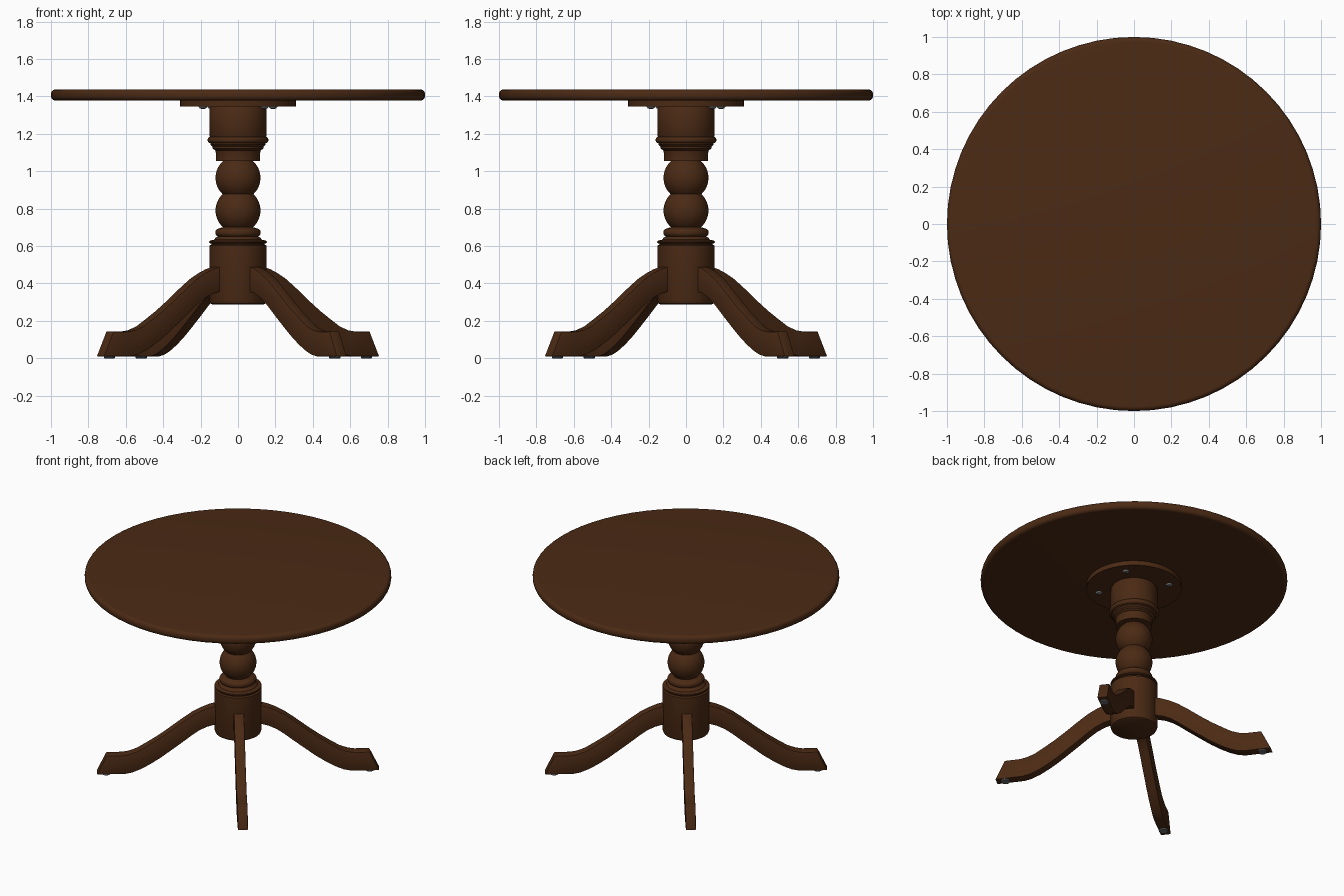
import bpy, bmesh, math
from mathutils import Matrix, Vector

if "Cube" in bpy.data.objects:
    bpy.data.objects.remove(bpy.data.objects["Cube"])


def material(name, rgb):
    m = bpy.data.materials.new(name)
    m.diffuse_color = (*rgb, 1)
    m.use_nodes = True
    m.node_tree.nodes["Principled BSDF"].inputs["Base Color"].default_value = m.diffuse_color
    return m


WOOD = material("dark brown wood", (0.07, 0.023, 0.007))
STEEL = material("grey steel", (0.22, 0.22, 0.23))
PAD = material("grey pad", (0.15, 0.15, 0.155))
LEG_ANGLES = [math.radians(37 + 90 * i) for i in range(4)]


def finish(bm, name, mat, angle=35):
    bmesh.ops.recalc_face_normals(bm, faces=bm.faces)
    me = bpy.data.meshes.new(name)
    bm.to_mesh(me)
    bm.free()
    me.materials.append(mat)
    ob = bpy.data.objects.new(name, me)
    bpy.context.collection.objects.link(ob)
    bpy.ops.object.select_all(action='DESELECT')
    ob.select_set(True)
    bpy.context.view_layer.objects.active = ob
    bpy.ops.object.shade_smooth_by_angle(angle=math.radians(angle))
    return ob


def lathe(name, profile, mat, sides=48, at=(0, 0, 0)):
    """Revolve (radius, z) points around z and cap both ends."""
    bm = bmesh.new()
    rings = []
    for r, z in profile:
        rings.append([bm.verts.new((at[0] + r * math.cos(2 * math.pi * i / sides),
                                    at[1] + r * math.sin(2 * math.pi * i / sides),
                                    at[2] + z)) for i in range(sides)])
    for a, b in zip(rings, rings[1:]):
        for i in range(sides):
            j = (i + 1) % sides
            bm.faces.new((a[i], a[j], b[j], b[i]))
    bm.faces.new(rings[0])
    bm.faces.new(rings[-1])
    return finish(bm, name, mat)


def arc(cr, cz, rr, rz, a0, a1, n):
    """Arc points for a lathe profile, angles in degrees."""
    return [(cr + rr * math.cos(math.radians(a0 + (a1 - a0) * i / n)),
             cz + rz * math.sin(math.radians(a0 + (a1 - a0) * i / n))) for i in range(n + 1)]


# Round top with a soft edge
lathe("table_top", arc(0.975, 1.403, 0.025, 0.025, -90, 0, 5)
      + arc(0.975, 1.413, 0.025, 0.025, 0, 90, 5), WOOD, 64)

# Mounting plate under the top
lathe("mounting_plate", [(0.31, 1.345), (0.31, 1.38)], WOOD)

# Turned pedestal: base drum, rings, two balls, collar, upper drum
profile = [(0.138, 0.288), (0.148, 0.294), (0.153, 0.308), (0.153, 0.602), (0.143, 0.608),
           (0.143, 0.614)]
profile += arc(0.146, 0.622, 0.009, 0.008, -90, 90, 4)
profile += [(0.128, 0.634), (0.120, 0.645), (0.110, 0.650)]
profile += arc(0.105, 0.672, 0.016, 0.021, -80, 80, 6)
profile += arc(0, 0.79, 0.12, 0.12, -48, 47, 14)
profile += arc(0, 0.965, 0.12, 0.12, -47, 48, 14)
profile += [(0.118, 1.056), (0.118, 1.098), (0.122, 1.112), (0.136, 1.122), (0.136, 1.132),
            (0.146, 1.142), (0.146, 1.150)]
profile += arc(0.148, 1.167, 0.015, 0.017, -80, 80, 6)
profile += [(0.153, 1.188), (0.153, 1.335), (0.146, 1.346)]
lathe("pedestal", profile, WOOD)

# S-curved legs: matching (radius, z) points along top and bottom
TOP = [(0.10, 0.496), (0.145, 0.490), (0.19, 0.478), (0.24, 0.457), (0.30, 0.424),
       (0.37, 0.373), (0.46, 0.303), (0.53, 0.252), (0.60, 0.207), (0.66, 0.170),
       (0.715, 0.150), (0.76, 0.143), (0.858, 0.143)]
BOTTOM = [(0.10, 0.362), (0.15, 0.356), (0.20, 0.342), (0.25, 0.318), (0.30, 0.283),
          (0.36, 0.235), (0.44, 0.173), (0.51, 0.120), (0.575, 0.077), (0.635, 0.043),
          (0.69, 0.020), (0.74, 0.010), (0.922, 0.010)]
HALF = 0.033

for k, ang in enumerate(LEG_ANGLES):
    bm = bmesh.new()
    secs = [[bm.verts.new(p) for p in ((t[0], -HALF, t[1]), (t[0], HALF, t[1]),
                                       (b[0], HALF, b[1]), (b[0], -HALF, b[1]))]
            for t, b in zip(TOP, BOTTOM)]
    for a, b in zip(secs, secs[1:]):
        for i in range(4):
            j = (i + 1) % 4
            bm.faces.new((a[i], a[j], b[j], b[i]))
    bm.faces.new(secs[0])
    bm.faces.new(secs[-1])
    bmesh.ops.recalc_face_normals(bm, faces=bm.faces)
    long_edges = [e for e in bm.edges if e.calc_face_angle(0) > math.radians(50)]
    bmesh.ops.bevel(bm, geom=long_edges, offset=0.004, segments=2, affect='EDGES', profile=0.5)
    bmesh.ops.transform(bm, matrix=Matrix.Rotation(ang, 4, 'Z'), verts=bm.verts)
    finish(bm, f"leg_{k + 1}", WOOD)

    # Round glide under the foot
    d = Vector((math.cos(ang), math.sin(ang), 0))
    lathe(f"foot_glide_{k + 1}", [(0.027, 0), (0.030, 0.003), (0.030, 0.012)], PAD, 20, d * 0.86)

    # Domed screw head under the plate, with a cross slot
    c = d * 0.235
    lathe(f"screw_{k + 1}", [(0.010, 1.334), (0.018, 1.337), (0.023, 1.346)], STEEL, 20, c)
    bm = bmesh.new()
    for sx, sy in ((0.022, 0.004), (0.004, 0.022)):
        bmesh.ops.create_cube(bm, size=1, matrix=Matrix.Translation((c.x, c.y, 1.3345))
                              @ Matrix.Diagonal((sx, sy, 0.003, 1)))
    finish(bm, f"screw_slot_{k + 1}", WOOD)
